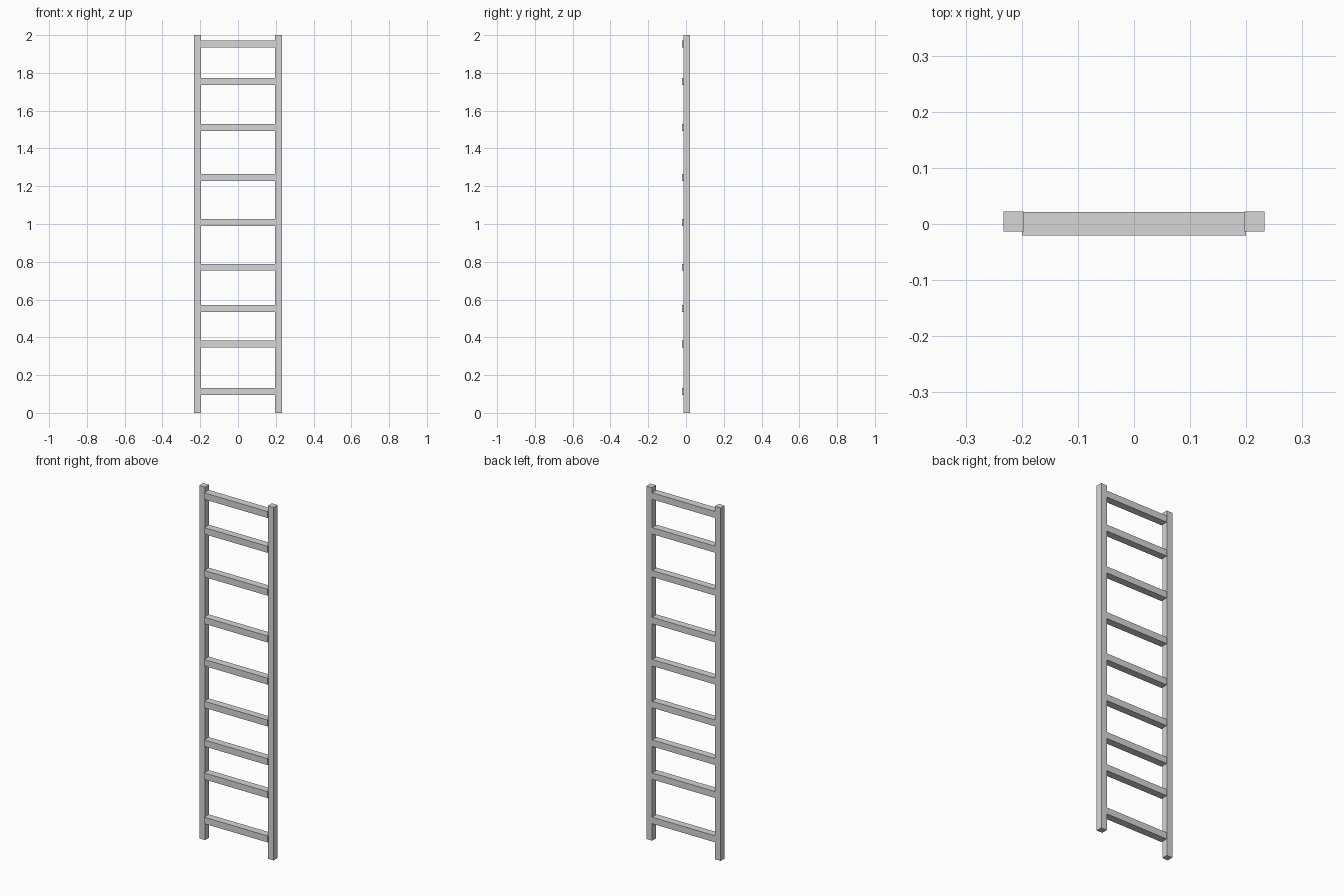
import bpy

cube = bpy.data.objects.get("Cube")
if cube:
    bpy.data.objects.remove(cube, do_unlink=True)

# Single light grey finish
grey = bpy.data.materials.new("light grey")
grey.use_nodes = True
colour = (0.67, 0.67, 0.67, 1)
grey.diffuse_color = colour
grey.node_tree.nodes["Principled BSDF"].inputs["Base Color"].default_value = colour


def box(name, low, high):
    """Add a flat-sided box spanning two opposite corners."""
    centre = [(a + b) / 2 for a, b in zip(low, high)]
    bpy.ops.mesh.primitive_cube_add(size=1, location=centre)
    obj = bpy.context.object
    obj.name = name
    obj.scale = [b - a for a, b in zip(low, high)]
    bpy.ops.object.transform_apply(location=False, rotation=False, scale=True)
    obj.data.materials.append(grey)


# Upright rails
RAIL_IN, RAIL_OUT = 0.197, 0.233
box("left_rail", (RAIL_IN, -0.0138, 0), (RAIL_OUT, 0.022, 2))
box("right_rail", (-RAIL_OUT, -0.0138, 0), (-RAIL_IN, 0.022, 2))

# Unevenly spaced rungs, slightly proud of the rails at the front
RUNG_HEIGHT = 0.037
rung_centres = [0.114, 0.365, 0.552, 0.771, 1.008, 1.247, 1.512, 1.755, 1.952]
for i, z in enumerate(rung_centres, 1):
    box(f"rung_{i}", (-0.2, -0.0205, z - RUNG_HEIGHT / 2),
        (0.2, 0.021, z + RUNG_HEIGHT / 2))
